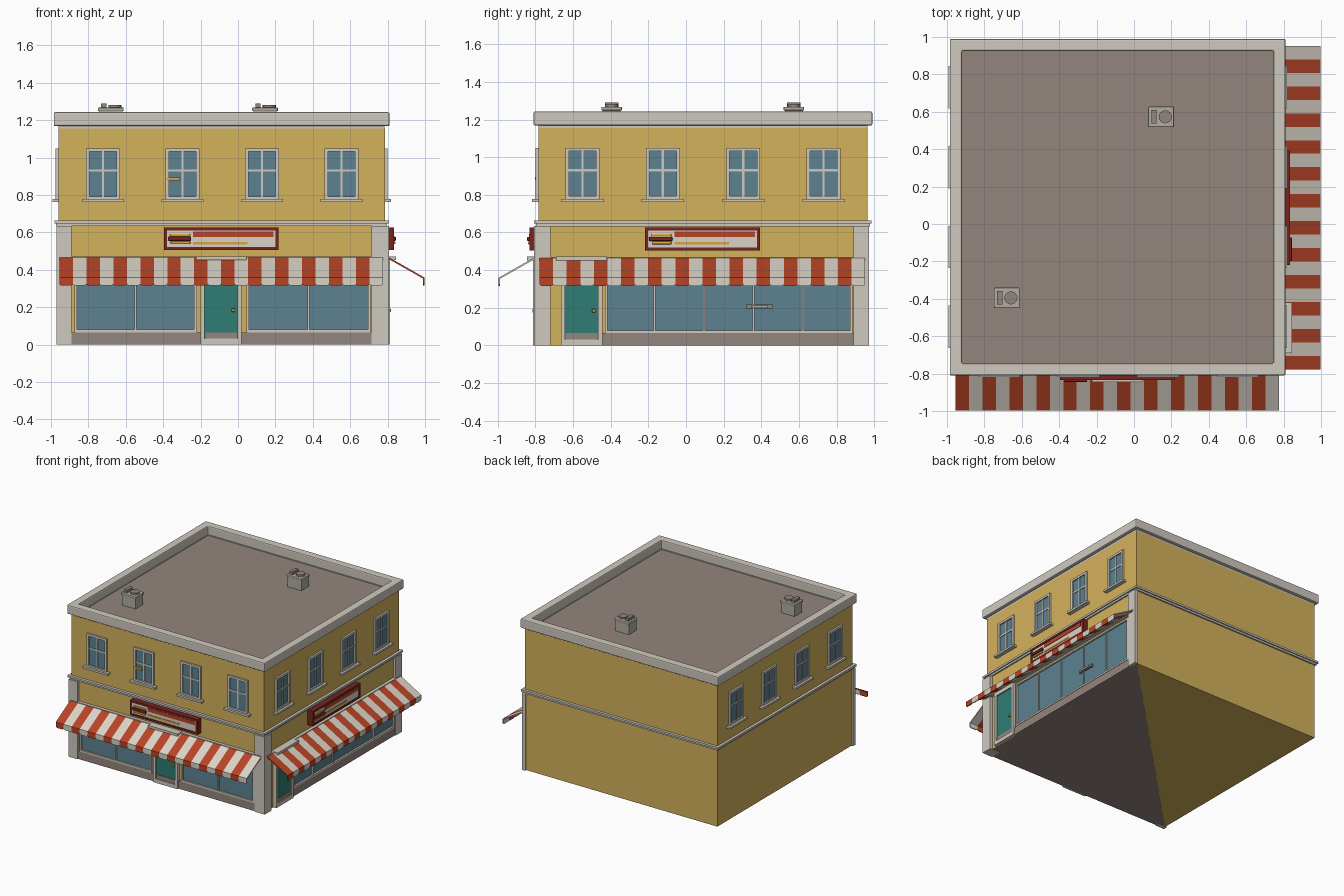
import bpy, bmesh, math
from mathutils import Vector, Matrix

cube = bpy.data.objects.get("Cube")
if cube:
    bpy.data.objects.remove(cube, do_unlink=True)


def material(name, r, g, b):
    rgb = [((c / 255 + 0.055) / 1.055) ** 2.4 for c in (r, g, b)] + [1]
    m = bpy.data.materials.new(name)
    m.use_nodes = True
    m.diffuse_color = rgb
    m.node_tree.nodes["Principled BSDF"].inputs["Base Color"].default_value = rgb
    return m


ochre = material("ochre wall", 212, 178, 92)
trim = material("stone trim", 208, 202, 191)
taupe = material("taupe roof", 148, 134, 125)
glass = material("blue glass", 93, 130, 145)
teal = material("teal door", 46, 125, 116)
red = material("awning red", 184, 68, 38)
cream = material("awning cream", 218, 211, 199)
maroon = material("sign maroon", 122, 34, 30)
gold = material("gold", 218, 165, 62)
grey = material("roof unit grey", 178, 173, 164)

# Wall planes
LEFT, RIGHT, FRONT, BACK = -0.96, 0.785, -0.785, 0.965


def place(side, u, d, z):
    """Facade coordinates: along the wall, out from the wall, up."""
    if side == "front":
        return Vector((u, FRONT - d, z))
    if side == "right":
        return Vector((RIGHT + d, u, z))
    if side == "left":
        return Vector((LEFT - d, u, z))
    return Vector((u, d, z))


def finish(name, bm, mat, bevel=0):
    bmesh.ops.recalc_face_normals(bm, faces=bm.faces)
    me = bpy.data.meshes.new(name)
    bm.to_mesh(me)
    bm.free()
    me.materials.append(mat)
    ob = bpy.data.objects.new(name, me)
    bpy.context.collection.objects.link(ob)
    if bevel:
        mod = ob.modifiers.new("bevel", "BEVEL")
        mod.width, mod.segments = bevel, 2
    return ob


def boxes(name, mat, side, items, bevel=0):
    """Each item: u0, u1, d0, d1, z0, z1."""
    bm = bmesh.new()
    for u0, u1, d0, d1, z0, z1 in items:
        a, b = place(side, u0, d0, z0), place(side, u1, d1, z1)
        size = Vector(abs(c) for c in b - a)
        mat4 = Matrix.Translation((a + b) / 2) @ Matrix.Diagonal(size).to_4x4()
        bmesh.ops.create_cube(bm, size=1, matrix=mat4)
    return finish(name, bm, mat, bevel)


def prism(name, mat, base, offset):
    bm = bmesh.new()
    face = bm.faces.new([bm.verts.new(p) for p in base])
    ext = bmesh.ops.extrude_face_region(bm, geom=[face], use_keep_orig=True)
    verts = [v for v in ext["geom"] if isinstance(v, bmesh.types.BMVert)]
    bmesh.ops.translate(bm, verts=verts, vec=offset)
    return finish(name, bm, mat)


def ring(name, mat, out, inset, z0, z1, bevel=0):
    """Square band around the building."""
    bm = bmesh.new()
    loops = []
    for o, z in ((out, z0), (out, z1), (-inset, z1), (-inset, z0)):
        loops.append([bm.verts.new(p) for p in (
            (LEFT - o, FRONT - o, z), (RIGHT + o, FRONT - o, z),
            (RIGHT + o, BACK + o, z), (LEFT - o, BACK + o, z))])
    for i in range(4):
        a, b = loops[i], loops[(i + 1) % 4]
        for j in range(4):
            k = (j + 1) % 4
            bm.faces.new((a[j], a[k], b[k], b[j]))
    return finish(name, bm, mat, bevel)


def frame(u0, u1, z0, z1, w, d):
    return [(u0, u0 + w, 0, d, z0, z1), (u1 - w, u1, 0, d, z0, z1),
            (u0 + w, u1 - w, 0, d, z0, z0 + w), (u0 + w, u1 - w, 0, d, z1 - w, z1)]


# Main block, underside and roof
boxes("walls", ochre, "world", [(LEFT, RIGHT, FRONT, BACK, 0.003, 1.155)])
prism("foundation", taupe, [(LEFT, FRONT, 0), (RIGHT, FRONT, 0), (RIGHT, BACK, 0)], (0, 0, 0.003))
boxes("roof", taupe, "world", [(LEFT + 0.02, RIGHT - 0.02, FRONT + 0.02, BACK - 0.02, 1.15, 1.165)])
ring("parapet", trim, 0.025, 0.04, 1.168, 1.243, 0.008)
ring("parapet_core", trim, -0.001, 0.04, 1.15, 1.17)
ring("belt_lower", trim, 0.012, 0.01, 0.633, 0.65)
ring("belt_upper", trim, 0.022, 0.01, 0.648, 0.664)

# Corner pilasters
boxes("pilasters", trim, "world", [
    (LEFT - 0.01, LEFT + 0.07, FRONT - 0.022, FRONT + 0.01, 0, 0.635),
    (RIGHT - 0.07, RIGHT + 0.022, FRONT - 0.022, FRONT + 0.065, 0, 0.635),
    (RIGHT - 0.01, RIGHT + 0.022, BACK - 0.075, BACK + 0.008, 0, 0.635)])


# Upper windows
def window(side, c):
    name = side + "_window"
    boxes(name + "_glass", glass, side, [(c - 0.08, c + 0.08, 0, 0.004, 0.78, 1.045)])
    bars = frame(c - 0.09, c + 0.09, 0.775, 1.05, 0.018, 0.015)
    bars += [(c - 0.006, c + 0.006, 0, 0.01, 0.785, 1.04),
             (c - 0.08, c + 0.08, 0, 0.01, 0.925, 0.937)]
    boxes(name + "_frame", trim, side, bars)
    boxes(name + "_sill", trim, side, [(c - 0.113, c + 0.113, 0, 0.033, 0.763, 0.779)])


for i in range(4):
    window("front", -0.722 + i * 0.425)
    window("right", -0.55 + i * 0.427)
    window("left", -0.55 + i * 0.427)


# Shop windows
def shop_window(side, u0, u1, panes):
    z0, z1 = 0.066, 0.43
    boxes(side + "_shop_glass", glass, side, [(u0, u1, 0, 0.004, z0, z1)])
    bars = frame(u0, u1, z0, z1, 0.014, 0.018)
    for i in range(1, panes):
        u = u0 + (u1 - u0) * i / panes
        bars.append((u - 0.005, u + 0.005, 0, 0.014, z0, z1))
    boxes(side + "_shop_frame", trim, side, bars)


shop_window("front", -0.875, -0.22, 2)
shop_window("front", 0.045, 0.71, 2)
shop_window("right", -0.43, 0.885, 5)
boxes("front_riser", taupe, "front", [(-0.89, 0.715, 0, 0.014, 0, 0.066)])
boxes("right_riser", taupe, "right", [(-0.45, 0.89, 0, 0.014, 0, 0.066)])


# Doors with frame, kick plate, knob and lintel
def door(side, c):
    boxes(side + "_door", teal, side, [(c - 0.09, c + 0.09, 0, 0.016, 0.03, 0.43)])
    boxes(side + "_door_frame", trim, side,
          [(c + s * 0.088, c + s * 0.11, 0, 0.028, 0, 0.455) for s in (-1, 1)]
          + [(c - 0.09, c + 0.09, 0, 0.028, 0, 0.032), (c - 0.09, c + 0.09, 0, 0.028, 0.42, 0.455)])
    boxes(side + "_lintel", trim, side, [(c - 0.135, c + 0.135, 0, 0.06, 0.452, 0.471)])
    boxes(side + "_kick_plate", taupe, side, [(c - 0.085, c + 0.085, 0, 0.021, 0.032, 0.066)])
    boxes(side + "_knob", gold, side, [(c + 0.056, c + 0.074, 0, 0.032, 0.175, 0.193)], 0.004)


door("front", -0.09)
door("right", -0.555)


# Striped awnings: a sloped strip and a clipped tab for each stripe
def awning(side, start, count=24, w=0.0721):
    along = place(side, 1, 0, 0) - place(side, 0, 0, 0)
    slope = [(0.02, 0.468), (0.21, 0.36), (0.21, 0.35), (0.02, 0.458)]
    for i in range(count):
        mat = (red, cream)[i % 2]
        u = start + i * w
        prism(side + "_awning_strip", mat, [place(side, u, d, z) for d, z in slope], along * w)
        tab = [(0, 0.36), (w, 0.36), (w, 0.323), (w - 0.01, 0.315), (0.01, 0.315), (0, 0.323)]
        out = place(side, 0, 0.008, 0) - place(side, 0, 0, 0)
        prism(side + "_awning_tab", mat, [place(side, u + a, 0.203, z) for a, z in tab], out)
    boxes(side + "_awning_rail", trim, side, [(start, start + count * w, 0, 0.026, 0.452, 0.47)])


awning("front", -0.955)
awning("right", -0.778)


# Sign boards with painted bands
def sign(side, c):
    name = side + "_sign"
    boxes(name + "_board", maroon, side, [(c - 0.306, c + 0.306, 0, 0.038, 0.505, 0.627)], 0.012)
    boxes(name + "_rim", maroon, side, frame(c - 0.306, c + 0.306, 0.505, 0.627, 0.016, 0.048))
    boxes(name + "_panel", cream, side, [(c - 0.29, c + 0.29, 0.036, 0.042, 0.521, 0.611)])
    boxes(name + "_red_band", red, side, [(c - 0.15, c + 0.28, 0.04, 0.046, 0.576, 0.606)])
    boxes(name + "_gold_band", gold, side, [(c - 0.15, c + 0.14, 0.04, 0.046, 0.535, 0.55)])
    # Bread roll decoration
    boxes(name + "_roll", gold, side, [(c - 0.27, c - 0.165, 0.04, 0.056, 0.537, 0.553),
                                       (c - 0.275, c - 0.165, 0.04, 0.05, 0.578, 0.592)], 0.005)
    boxes(name + "_filling", maroon, side, [(c - 0.285, c - 0.16, 0.04, 0.06, 0.555, 0.577)], 0.006)


sign("front", -0.09)
sign("right", 0.088)

# Small wall fittings
boxes("window_plaque", gold, "front", [(-0.38, -0.312, 0, 0.018, 0.878, 0.894)])
boxes("push_bar", taupe, "right", [(0.318, 0.462, 0, 0.02, 0.195, 0.216)])
boxes("push_bar_grip", grey, "right", [(0.345, 0.435, 0, 0.028, 0.198, 0.213)])


# Roof units with lid, vent and fan
def roof_unit(x, y):
    boxes("unit_body", grey, "world", [(x - 0.062, x + 0.062, y - 0.048, y + 0.048, 1.16, 1.25)])
    boxes("unit_lid", grey, "world", [(x - 0.069, x + 0.069, y - 0.055, y + 0.055, 1.248, 1.268)], 0.006)
    boxes("unit_vent", taupe, "world", [(x - 0.052, x - 0.024, y - 0.036, y + 0.036, 1.265, 1.29)])
    bm = bmesh.new()
    bmesh.ops.create_cone(bm, cap_ends=True, segments=16, radius1=0.035, radius2=0.035,
                          depth=0.02, matrix=Matrix.Translation((x + 0.022, y, 1.272)))
    finish("unit_fan", bm, taupe)


roof_unit(0.145, 0.573)
roof_unit(-0.68, -0.395)
